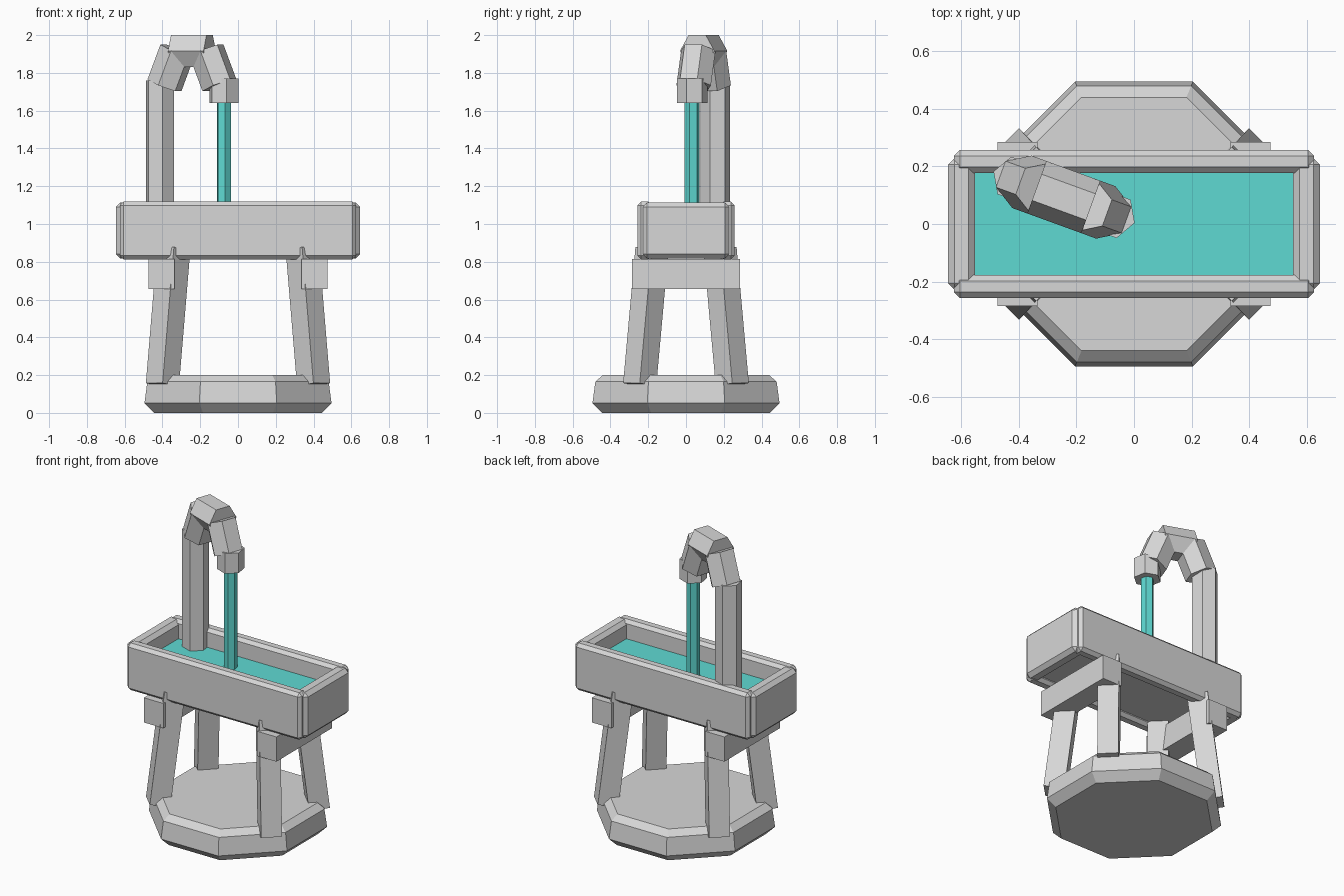
import bpy, bmesh, math
from mathutils import Vector

if "Cube" in bpy.data.objects:
    bpy.data.objects.remove(bpy.data.objects["Cube"])


def material(name, rgb):
    m = bpy.data.materials.new(name)
    m.diffuse_color = (*rgb, 1)
    m.use_nodes = True
    m.node_tree.nodes["Principled BSDF"].inputs["Base Color"].default_value = m.diffuse_color
    return m


STONE = material("light grey", (0.68, 0.68, 0.68))
WATER = material("teal water", (0.114, 0.70, 0.65))


def finish(name, bm, mat):
    bmesh.ops.recalc_face_normals(bm, faces=bm.faces)
    me = bpy.data.meshes.new(name)
    bm.to_mesh(me)
    bm.free()
    me.materials.append(mat)
    ob = bpy.data.objects.new(name, me)
    bpy.context.collection.objects.link(ob)
    return ob


def box(name, lo, hi, mat=STONE, bevel=0):
    lo, hi = Vector(lo), Vector(hi)
    bm = bmesh.new()
    bmesh.ops.create_cube(bm, size=1)
    for v in bm.verts:
        v.co = (lo + hi) / 2 + v.co * (hi - lo)
    if bevel:
        bmesh.ops.bevel(bm, geom=bm.edges[:], offset=bevel, segments=1, affect='EDGES')
    return finish(name, bm, mat)


def rod(name, rings, n, ref, mat=STONE):
    """Closed n-sided rod through (centre, radius) rings; first corner points along ref."""
    axis = (rings[-1][0] - rings[0][0]).normalized()
    u = (ref - axis * ref.dot(axis)).normalized()
    w = axis.cross(u)
    bm = bmesh.new()
    loops = [[bm.verts.new(c + r * (u * math.cos(math.tau * i / n) + w * math.sin(math.tau * i / n)))
              for i in range(n)] for c, r in rings]
    for a, b in zip(loops, loops[1:]):
        for i in range(n):
            j = (i + 1) % n
            bm.faces.new((a[i], a[j], b[j], b[i]))
    bm.faces.new(loops[0])
    bm.faces.new(loops[-1])
    return finish(name, bm, mat)


# Octagonal foot with chamfered rims
k = 1 / math.cos(math.pi / 8)
corner = Vector((math.cos(math.pi / 8), math.sin(math.pi / 8), 0))
rod("octagonal_base", [(Vector((0, 0, z)), r * k) for z, r in
                       ((0, 0.445), (0.052, 0.495), (0.165, 0.48), (0.2, 0.44))], 8, corner)

# Splayed square legs, turned corner-forward, and the crossbeams they carry
for sx, side in ((-1, "left"), (1, "right")):
    for sy, end in ((-1, "front"), (1, "back")):
        rod(f"{end}_{side}_leg", [(Vector((sx * 0.40, sy * 0.245, 0.15)), 0.088),
                                  (Vector((sx * 0.34, sy * 0.18, 0.87)), 0.088)],
            4, Vector((0, 1, 0)))
    xs = sorted((sx * 0.335, sx * 0.475))
    box(f"{side}_crossbeam", (xs[0], -0.285, 0.655), (xs[1], 0.285, 0.815))

# Basin: long boards, end boards, floor and water
for s, side, end in ((-1, "front", "left"), (1, "back", "right")):
    ys = sorted((s * 0.178, s * 0.257))
    xs = sorted((s * 0.552, s * 0.647))
    box(f"{side}_basin_board", (-0.625, ys[0], 0.813), (0.625, ys[1], 1.118), bevel=0.02)
    box(f"{end}_basin_board", (xs[0], -0.23, 0.817), (xs[1], 0.23, 1.114), bevel=0.024)
box("basin_floor", (-0.575, -0.2, 0.84), (0.575, 0.2, 0.9))
box("water_surface", (-0.575, -0.195, 0.95), (0.575, 0.195, 1.0), WATER)

# Hexagonal spout: upright pipe, three-piece arch, nozzle and falling water
turn = math.radians(-20)
along = Vector((math.cos(turn), math.sin(turn), 0))
across = Vector((-along.y, along.x, 0))
foot = Vector((-0.413, 0.155, 0))
SPAN = 0.36


def at(s, z):
    return foot + along * s + Vector((0, 0, z))


for name, p, q, r, ref, mat in (
        ("upright_pipe", (0, 0.93), (0, 1.76), 0.08, along, STONE),
        ("rising_elbow", (0.025, 1.734), (0.098, 1.919), 0.097, across, STONE),
        ("arch_top", (0.08, 1.916), (SPAN - 0.08, 1.916), 0.097, across, STONE),
        ("falling_elbow", (SPAN - 0.025, 1.734), (SPAN - 0.098, 1.919), 0.097, across, STONE),
        ("nozzle", (SPAN, 1.64), (SPAN, 1.77), 0.082, along, STONE),
        ("water_stream", (SPAN, 0.97), (SPAN, 1.66), 0.04, along, WATER)):
    rod(name, [(at(*p), r), (at(*q), r)], 6, ref, mat)
